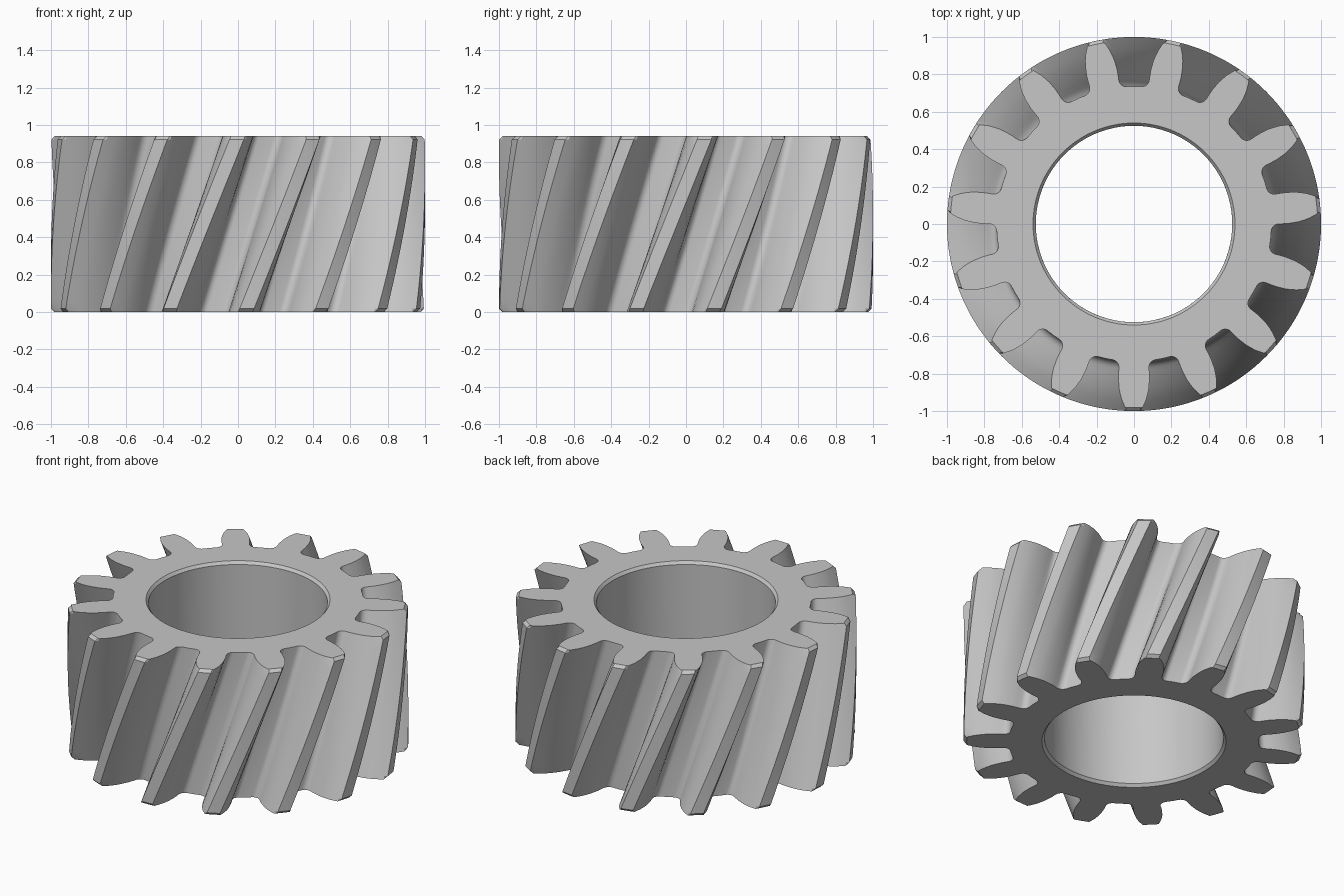
import bpy
import bmesh
from math import radians, degrees, sin, cos, pi

cube = bpy.data.objects.get("Cube")
if cube:
    bpy.data.objects.remove(cube, do_unlink=True)

TEETH = 15
HEIGHT = 0.94
TWIST = radians(21.7)
CHAMFER = 0.018
BORE, BORE_EDGE = 0.525, 0.54
LAYERS = 24
PITCH = 360 / TEETH

# Single metal colour
steel = bpy.data.materials.new("steel_grey")
steel.use_nodes = True
grey = (0.57, 0.57, 0.57, 1)
steel.diffuse_color = grey
steel.node_tree.nodes["Principled BSDF"].inputs["Base Color"].default_value = grey


def tooth_profile():
    """Radius and angle pairs for one tooth, centred on angle zero."""
    fillet = [(0.775 - 0.04 * cos(t), 8.9 - 2.95 * sin(t))
              for t in (i * pi / 12 for i in range(7))]
    flank = [(0.80, 5.9), (0.83, 5.75), (0.88, 5.2), (0.91, 4.65),
             (0.94, 4.0), (1 - CHAMFER, 2.75), (1.0, 2.2)]
    half = fillet + flank
    # gap middle, rising flank, tip middle, falling flank
    return ([(0.735, -PITCH / 2)] + [(r, -a) for r, a in half]
            + [(1.0, 0)] + [(r, a) for r, a in reversed(half)])


profile = [(r, radians(a + k * PITCH - 90))
           for k in range(TEETH) for r, a in tooth_profile()]

bm = bmesh.new()


def ring(z, radius):
    """One loop of vertices, turned along the helix by its height."""
    turn = TWIST * (z / HEIGHT - 1)
    loop = []
    for r, a in profile:
        d = radius(r)
        loop.append(bm.verts.new((d * cos(a + turn), d * sin(a + turn), z)))
    return loop


# Toothed outside, with chamfered tips at both ends
inner = [CHAMFER + (HEIGHT - 2 * CHAMFER) * i / LAYERS for i in range(LAYERS + 1)]
rings = [ring(0, lambda r: min(r, 1 - CHAMFER))]
rings += [ring(z, lambda r: r) for z in inner]
rings.append(ring(HEIGHT, lambda r: min(r, 1 - CHAMFER)))

# Bore, with chamfered rims
rings.append(ring(HEIGHT, lambda r: BORE_EDGE))
rings += [ring(z, lambda r: BORE) for z in reversed(inner)]
rings.append(ring(0, lambda r: BORE_EDGE))

# Skin the closed sequence of loops
count = len(profile)
for lower, upper in zip(rings, rings[1:] + rings[:1]):
    for i in range(count):
        j = (i + 1) % count
        bm.faces.new((lower[i], lower[j], upper[j], upper[i]))
bmesh.ops.recalc_face_normals(bm, faces=bm.faces)

mesh = bpy.data.meshes.new("helical_gear")
bm.to_mesh(mesh)
bm.free()
mesh.materials.append(steel)
gear = bpy.data.objects.new("helical_gear", mesh)
bpy.context.collection.objects.link(gear)

# Smooth flanks, crisp edges
bpy.ops.object.select_all(action="DESELECT")
gear.select_set(True)
bpy.context.view_layer.objects.active = gear
bpy.ops.object.shade_smooth_by_angle(angle=radians(30))
